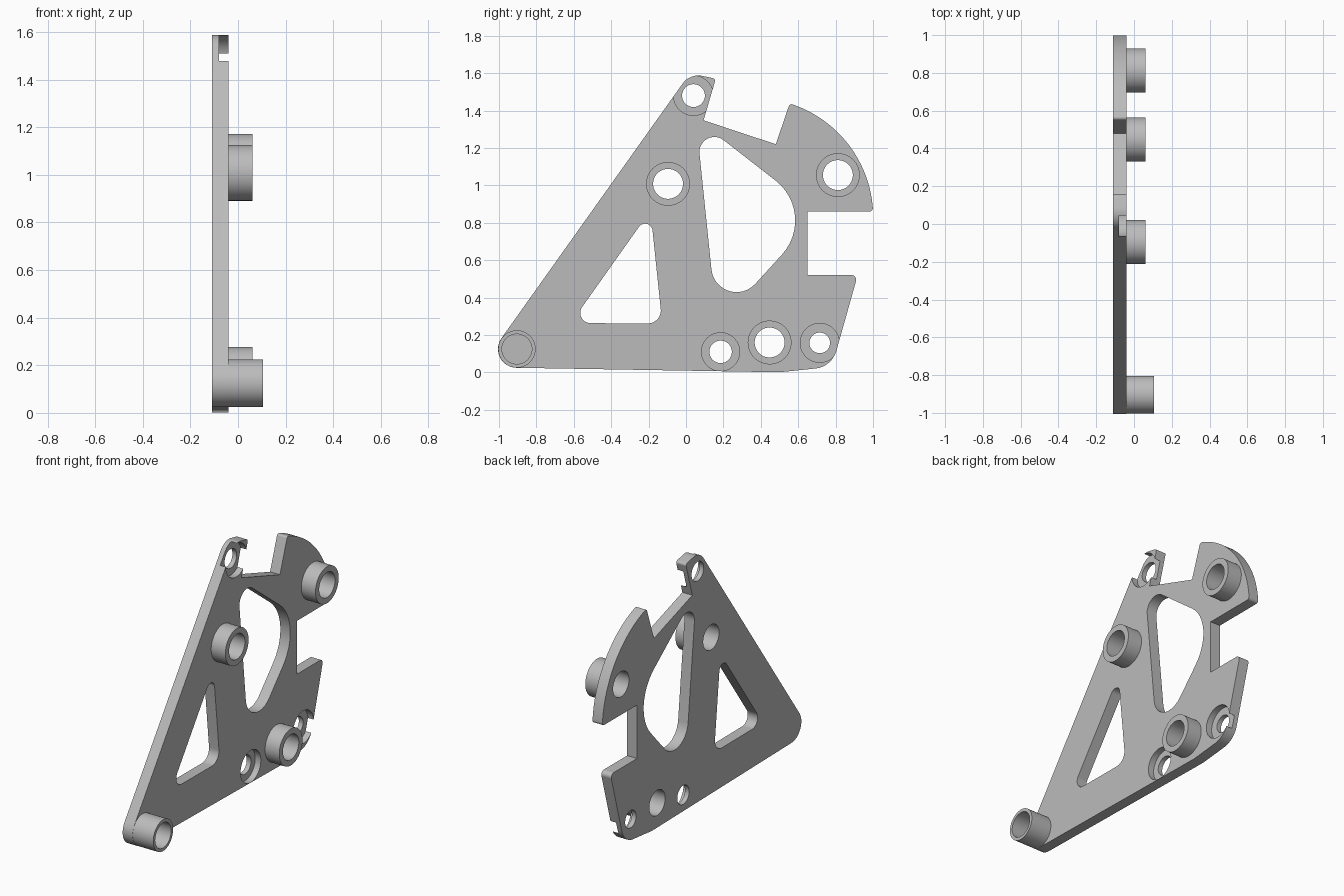
import bpy, bmesh
from math import cos, sin, tan, pi, radians
from mathutils import Vector, Matrix

cube = bpy.data.objects.get("Cube")
if cube:
    bpy.data.objects.remove(cube)

BACK, FACE, STEP, BOSS_END, POST_END = -0.11, -0.04, -0.08, 0.06, 0.105

grey = bpy.data.materials.new("plain grey")
grey.use_nodes = True
grey.diffuse_color = (0.5, 0.5, 0.5, 1)
grey.node_tree.nodes["Principled BSDF"].inputs["Base Color"].default_value = (0.5, 0.5, 0.5, 1)


def make_object(name, bm):
    bmesh.ops.recalc_face_normals(bm, faces=bm.faces)
    mesh = bpy.data.meshes.new(name)
    bm.to_mesh(mesh)
    bm.free()
    mesh.materials.append(grey)
    obj = bpy.data.objects.new(name, mesh)
    bpy.context.collection.objects.link(obj)
    return obj


def rounded(corners, steps=12):
    """Turn (y, z, radius) corners into a filleted outline."""
    pts = []
    for i, (y, z, r) in enumerate(corners):
        p = Vector((y, z))
        if r == 0:
            pts.append(p)
            continue
        a = (Vector(corners[i - 1][:2]) - p).normalized()
        b = (Vector(corners[(i + 1) % len(corners)][:2]) - p).normalized()
        half = a.angle(b) / 2
        centre = p + (a + b).normalized() * r / sin(half)
        start = p + a * r / tan(half) - centre
        end = p + b * r / tan(half) - centre
        sweep = start.angle(end)
        for k in range(steps + 1):
            t = k / steps
            pts.append(centre + (start * sin((1 - t) * sweep) + end * sin(t * sweep)) / sin(sweep))
    return pts


def circle(y, z, r, n=64):
    return [Vector((y + r * cos(2 * pi * k / n), z + r * sin(2 * pi * k / n))) for k in range(n)]


def prism(name, outline, x0, x1):
    """Extrude a y-z outline along x."""
    bm = bmesh.new()
    face = bm.faces.new([bm.verts.new((x0, p.x, p.y)) for p in outline])
    side = bmesh.ops.extrude_face_region(bm, geom=[face])["geom"]
    bmesh.ops.translate(bm, vec=(x1 - x0, 0, 0),
                        verts=[v for v in side if isinstance(v, bmesh.types.BMVert)])
    return make_object(name, bm)


def tube(name, y, z, outer, inner, x1):
    """Lathe a hollow boss standing on the plate face."""
    bm = bmesh.new()
    profile = [(FACE, outer), (x1, outer), (x1, inner), (FACE, inner)]
    verts = [bm.verts.new((x, y + r, z)) for x, r in profile]
    edges = [bm.edges.new((verts[i], verts[(i + 1) % 4])) for i in range(4)]
    bmesh.ops.spin(bm, geom=verts + edges, cent=(0, y, z), axis=(1, 0, 0),
                   angle=2 * pi, steps=64, use_duplicate=False)
    bmesh.ops.remove_doubles(bm, verts=bm.verts, dist=0.0001)
    return make_object(name, bm)


def shade(obj):
    bpy.ops.object.select_all(action="DESELECT")
    obj.select_set(True)
    bpy.context.view_layer.objects.active = obj
    bpy.ops.object.shade_smooth_by_angle(angle=radians(30))


# Plate outline, with the curved lobe at the upper rear
lobe = [(0.364 + 0.637 * cos(radians(a)), 0.83 + 0.637 * sin(radians(a)), 0)
        for a in [2.7 + 69.9 * k / 24 for k in range(25)]]
lobe[0] = (*lobe[0][:2], 0.018)
lobe[-1] = (*lobe[-1][:2], 0.015)
outline = rounded(
    [(-1.097, 0.028, 0.1), (0.5, 0.001, 0), (0.78, 0.03, 0.13), (0.918, 0.52, 0.025),
     (0.65, 0.52, 0), (0.65, 0.86, 0)] + lobe +
    [(0.48, 1.22, 0), (0.094, 1.348, 0), (0.159, 1.57, 0.015), (0.0215, 1.6, 0.104)])
plate = prism("side_plate", outline, BACK, FACE)

# Windows through the plate
large_window = rounded([(0.053, 1.357, 0.08), (0.167, 0.25, 0.135), (0.71, 0.846, 0.27)])
small_window = rounded([(-0.19, 0.865, 0.04), (-0.616, 0.264, 0.055), (-0.127, 0.261, 0.07)])
cutters = [prism("window_cutter", w, -0.3, 0.3) for w in (large_window, small_window)]

# Hollow bosses with through holes
bosses = {"upper_front_boss": (-0.096, 1.008), "upper_rear_boss": (0.812, 1.055),
          "lower_boss": (0.447, 0.16)}
parts = [plate]
for name, (y, z) in bosses.items():
    parts.append(tube(name, y, z, 0.117, 0.08, BOSS_END))
    cutters.append(prism("boss_cutter", circle(y, z, 0.08), -0.3, 0.3))

# Blind post at the front corner
parts.append(tube("front_post", -0.904, 0.125, 0.1, 0.08, POST_END))

# Counterbored screw holes
for y, z, hole, bore in [(0.04, 1.48, 0.061, 0.106), (0.185, 0.11, 0.06, 0.102),
                         (0.715, 0.158, 0.055, 0.104)]:
    cutters.append(prism("hole_cutter", circle(y, z, hole), -0.3, 0.3))
    cutters.append(prism("bore_cutter", circle(y, z, bore), STEP, 0.3))

# Cut the openings and bake the result into the plate
for cutter in cutters:
    cutter.hide_render = True
    mod = plate.modifiers.new("opening", "BOOLEAN")
    mod.operation = "DIFFERENCE"
    mod.solver = "EXACT"
    mod.object = cutter
bpy.context.view_layer.update()
cut_mesh = bpy.data.meshes.new_from_object(plate.evaluated_get(bpy.context.evaluated_depsgraph_get()))
plate.modifiers.clear()
plate.data = cut_mesh
for cutter in cutters:
    bpy.data.objects.remove(cutter)

for part in parts:
    shade(part)
